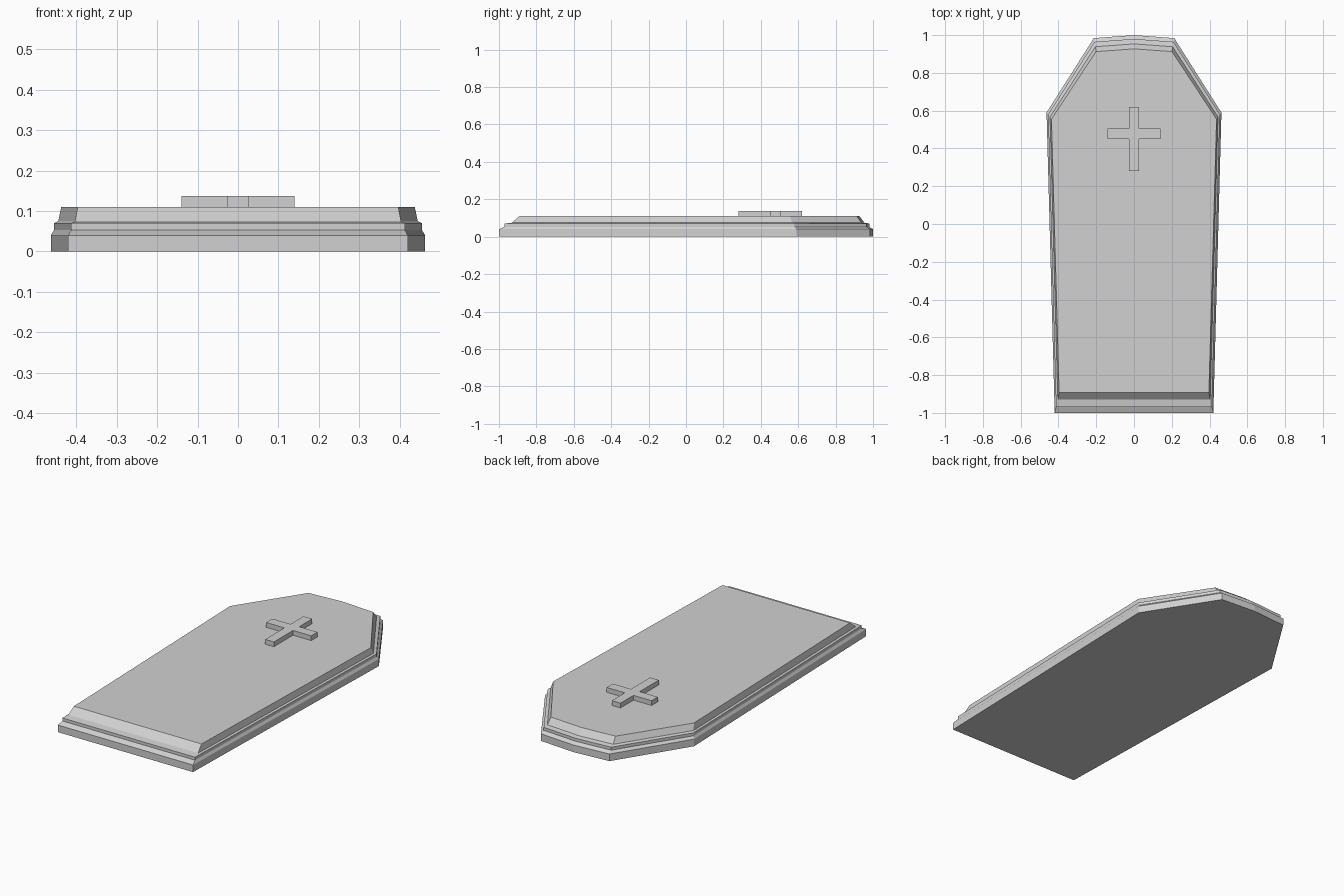
import bpy
import bmesh

cube = bpy.data.objects.get("Cube")
if cube:
    bpy.data.objects.remove(cube, do_unlink=True)

stone = bpy.data.materials.new("grey stone")
stone.use_nodes = True
GREY = (0.64, 0.64, 0.64, 1)
stone.diffuse_color = GREY
stone.node_tree.nodes["Principled BSDF"].inputs["Base Color"].default_value = GREY


def loft(name, rings):
    """Closed solid skinned through matching rings, bottom to top."""
    bm = bmesh.new()
    loops = [[bm.verts.new(p) for p in ring] for ring in rings]
    bm.faces.new(loops[0][::-1])
    bm.faces.new(loops[-1])
    n = len(loops[0])
    for low, high in zip(loops, loops[1:]):
        for i in range(n):
            j = (i + 1) % n
            bm.faces.new((low[i], low[j], high[j], high[i]))
    bmesh.ops.recalc_face_normals(bm, faces=bm.faces)
    mesh = bpy.data.meshes.new(name)
    bm.to_mesh(mesh)
    bm.free()
    mesh.materials.append(stone)
    obj = bpy.data.objects.new(name, mesh)
    bpy.context.collection.objects.link(obj)
    return obj


# Coffin outline: foot, shoulder and head corners, mirrored, with a head peak
half = [(0.42, -1.0), (0.463, 0.59), (0.213, 0.984)]
outline = half + [(0, 1.0)] + [(-x, y) for x, y in reversed(half)]
PIVOT = 0.2


def ring(z, sx, sy):
    return [(x * sx, PIVOT + (y - PIVOT) * sy, z) for x, y in outline]


# Moulded lid: height, width scale, length scale
steps = [(0, 1, 1), (0.04, 1, 1), (0.053, 0.982, 0.975), (0.07, 0.982, 0.975),
         (0.075, 0.96, 0.942), (0.11, 0.944, 0.909)]
loft("coffin_lid", [ring(*s) for s in steps])

# Raised cross, traced from the foot anticlockwise
BAR, ARM = 0.027, 0.14
LOW, HIGH = 0.45, 0.505
right = [(BAR, 0.28), (BAR, LOW), (ARM, LOW), (ARM, HIGH), (BAR, HIGH), (BAR, 0.62)]
cross = right + [(-x, y) for x, y in reversed(right)]
loft("cross", [[(x, y, z) for x, y in cross] for z in (0.109, 0.137)])
